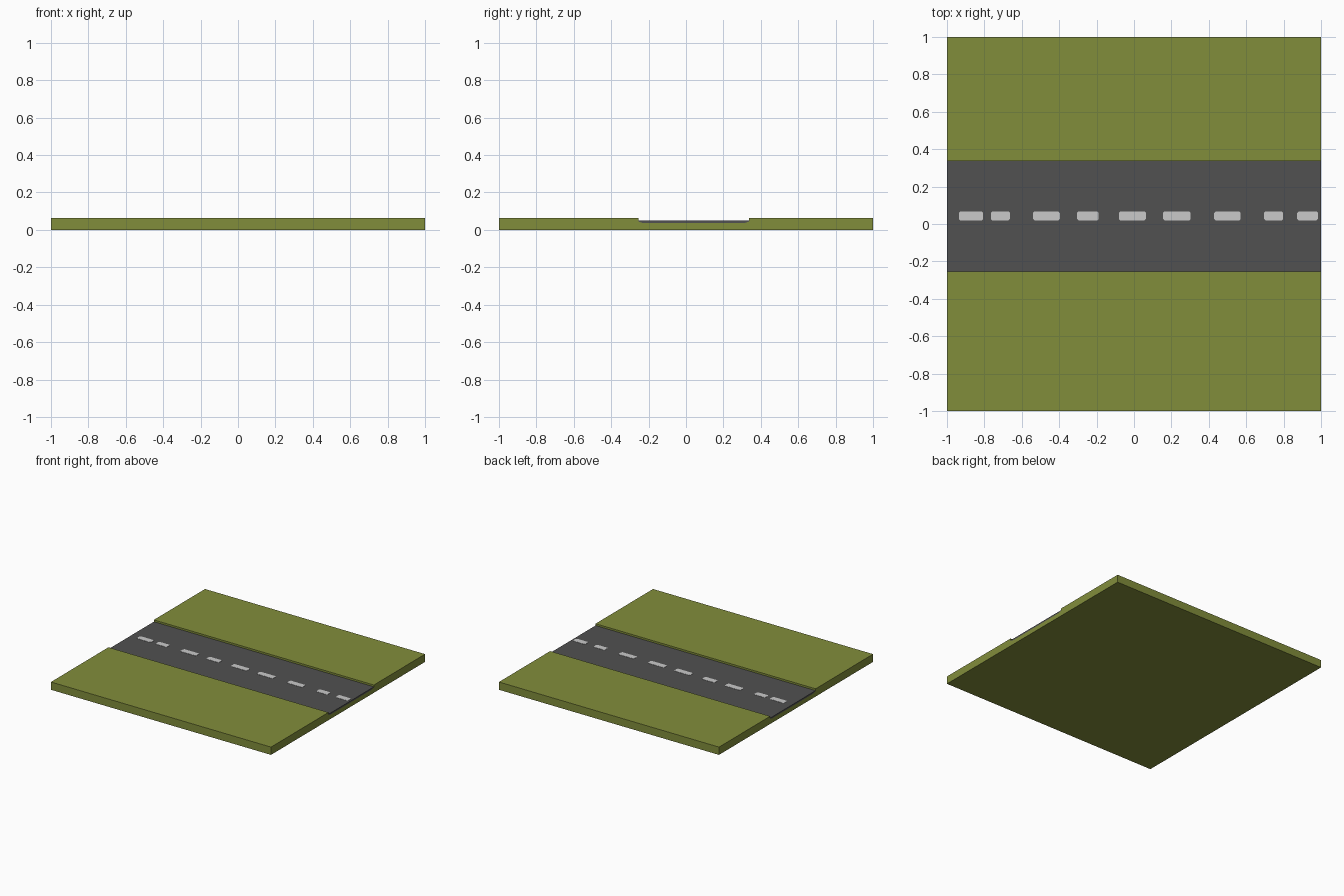
import bpy, bmesh

if "Cube" in bpy.data.objects:
    bpy.data.objects.remove(bpy.data.objects["Cube"])


def material(name, rgb):
    m = bpy.data.materials.new(name)
    m.diffuse_color = (*rgb, 1.0)
    m.use_nodes = True
    m.node_tree.nodes["Principled BSDF"].inputs["Base Color"].default_value = m.diffuse_color
    return m


GRASS = material("grass green", (0.222, 0.268, 0.044))
ASPHALT = material("asphalt grey", (0.083, 0.083, 0.083))
PAINT = material("road paint", (0.59, 0.59, 0.59))


def extrude_outline(name, points, offset, mat):
    """Extrude a flat outline of 3D points by an offset into a closed solid."""
    bm = bmesh.new()
    face = bm.faces.new([bm.verts.new(p) for p in points])
    out = bmesh.ops.extrude_face_region(bm, geom=[face])
    verts = [g for g in out["geom"] if isinstance(g, bmesh.types.BMVert)]
    bmesh.ops.translate(bm, verts=verts, vec=offset)
    bmesh.ops.recalc_face_normals(bm, faces=bm.faces)
    mesh = bpy.data.meshes.new(name)
    bm.to_mesh(mesh)
    bm.free()
    mesh.materials.append(mat)
    obj = bpy.data.objects.new(name, mesh)
    bpy.context.collection.objects.link(obj)
    return obj


TOP, ROAD_Z, BED_Z = 0.064, 0.049, 0.036
Y0, Y1, SLOPE = -0.254, 0.336, 0.025

# Ground tile with a sunken road bed
ground = [(-1, 0), (1, 0), (1, TOP), (Y1, TOP), (Y1, 0.044), (Y1 - SLOPE, BED_Z),
          (Y0 + SLOPE, BED_Z), (Y0, 0.044), (Y0, TOP), (-1, TOP)]
extrude_outline("grass_ground", [(-1, y, z) for y, z in ground], (2, 0, 0), GRASS)

# Road slab with tapered lower edges, lying in the bed
road = [(Y0, 0.044), (Y0 + SLOPE, BED_Z), (Y1 - SLOPE, BED_Z),
        (Y1, 0.044), (Y1, ROAD_Z), (Y0, ROAD_Z)]
extrude_outline("road", [(-1, y, z) for y, z in road], (2, 0, 0), ASPHALT)

# Worn centre-line dashes of uneven length, corners clipped
dashes = [(-0.936, -0.806), (-0.765, -0.663), (-0.54, -0.396),
          (-0.305, -0.189), (-0.081, 0.064), (0.155, 0.303),
          (0.428, 0.57), (0.695, 0.797), (0.872, 0.984)]
A, B, C = 0.019, 0.067, 0.008
for i, (l, r) in enumerate(dashes):
    outline = [(l + C, A), (r - C, A), (r, A + C), (r, B - C),
               (r - C, B), (l + C, B), (l, B - C), (l, A + C)]
    extrude_outline(f"lane_dash_{i + 1}", [(x, y, ROAD_Z - 0.001) for x, y in outline],
                    (0, 0, 0.003), PAINT)
